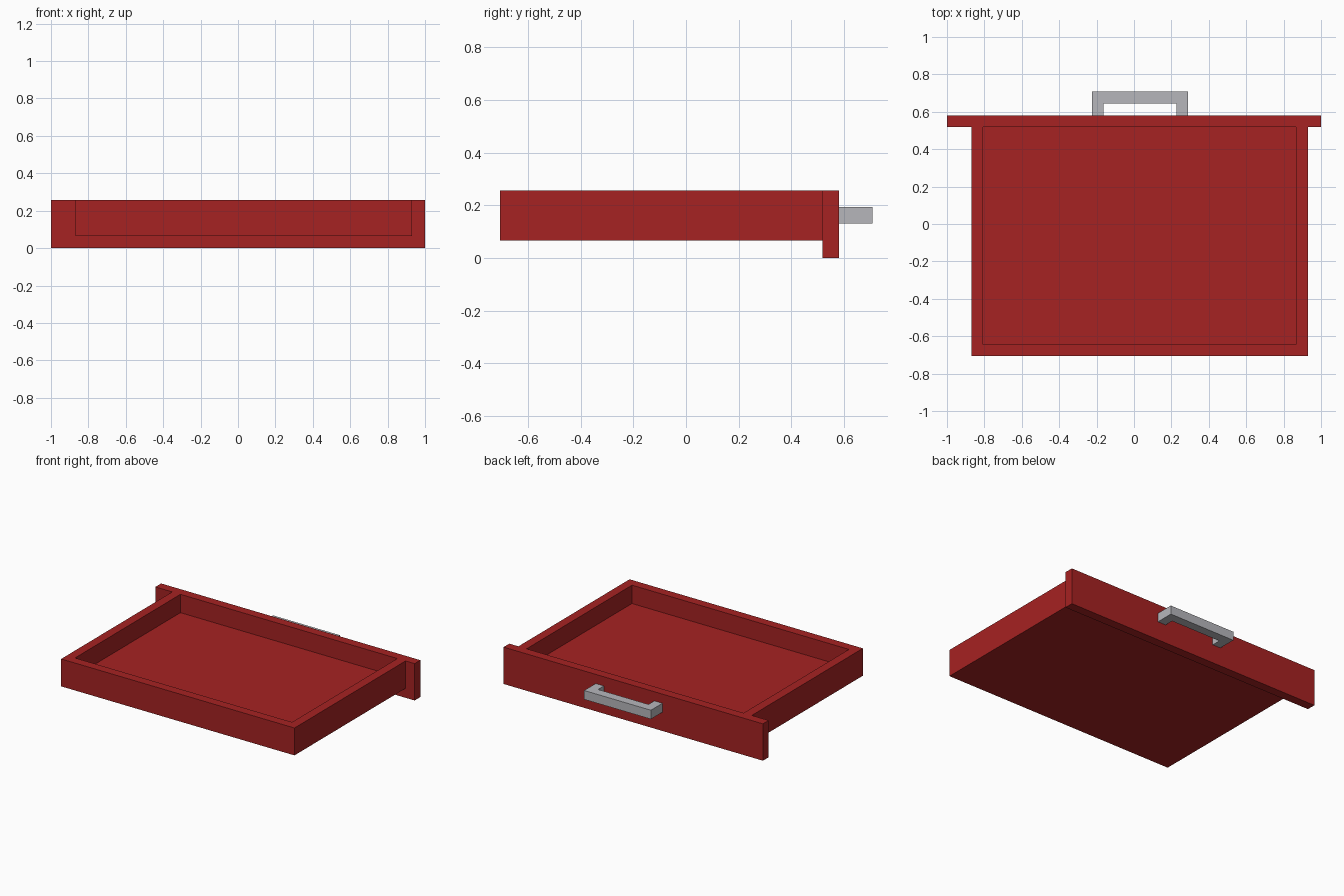
import bpy
import bmesh

cube = bpy.data.objects.get("Cube")
if cube:
    bpy.data.objects.remove(cube, do_unlink=True)


def make_material(name, color):
    mat = bpy.data.materials.new(name)
    mat.use_nodes = True
    mat.diffuse_color = color
    mat.node_tree.nodes["Principled BSDF"].inputs["Base Color"].default_value = color
    return mat


def prism(name, outline, z0, z1, mat):
    """Extrude a flat outline (seen from above) from z0 up to z1."""
    bm = bmesh.new()
    base = bm.faces.new([bm.verts.new((x, y, z0)) for x, y in outline])
    top = bmesh.ops.extrude_face_region(bm, geom=[base])["geom"]
    verts = [v for v in top if isinstance(v, bmesh.types.BMVert)]
    bmesh.ops.translate(bm, vec=(0, 0, z1 - z0), verts=verts)
    bmesh.ops.recalc_face_normals(bm, faces=bm.faces)
    mesh = bpy.data.meshes.new(name)
    bm.to_mesh(mesh)
    bm.free()
    mesh.materials.append(mat)
    obj = bpy.data.objects.new(name, mesh)
    bpy.context.collection.objects.link(obj)
    return obj


def rect(x0, x1, y0, y1):
    return [(x0, y0), (x1, y0), (x1, y1), (x0, y1)]


def u_shape(x0, x1, y_open, y_closed, t):
    """U outline: open at y_open, closed at y_closed, thickness t."""
    inner = y_closed + (t if y_open > y_closed else -t)
    return [(x0, y_open), (x0, y_closed), (x1, y_closed), (x1, y_open),
            (x1 - t, y_open), (x1 - t, inner), (x0 + t, inner), (x0 + t, y_open)]


red = make_material("red paint", (0.38, 0.016, 0.016, 1))
grey = make_material("grey metal", (0.47, 0.47, 0.50, 1))

BOARD = 0.063
TOP, BOTTOM = 0.257, 0.066
LEFT, RIGHT = 0.93, -0.87
BACK, PANEL_IN, PANEL_OUT = -0.706, 0.518, 0.581

# Tray: three walls around a floor board
prism("tray_walls", u_shape(RIGHT, LEFT, PANEL_IN, BACK, BOARD), BOTTOM, TOP, red)
prism("tray_floor", rect(RIGHT + BOARD, LEFT - BOARD, BACK + BOARD, PANEL_IN),
      BOTTOM, BOTTOM + BOARD, red)

# Wide panel that closes the tray, with the pull handle on its outer side
prism("drawer_panel", rect(-1, 1, PANEL_IN, PANEL_OUT), 0, TOP, red)
prism("pull_handle", u_shape(-0.225, 0.29, PANEL_OUT, 0.708, BOARD), 0.131, 0.193, grey)
